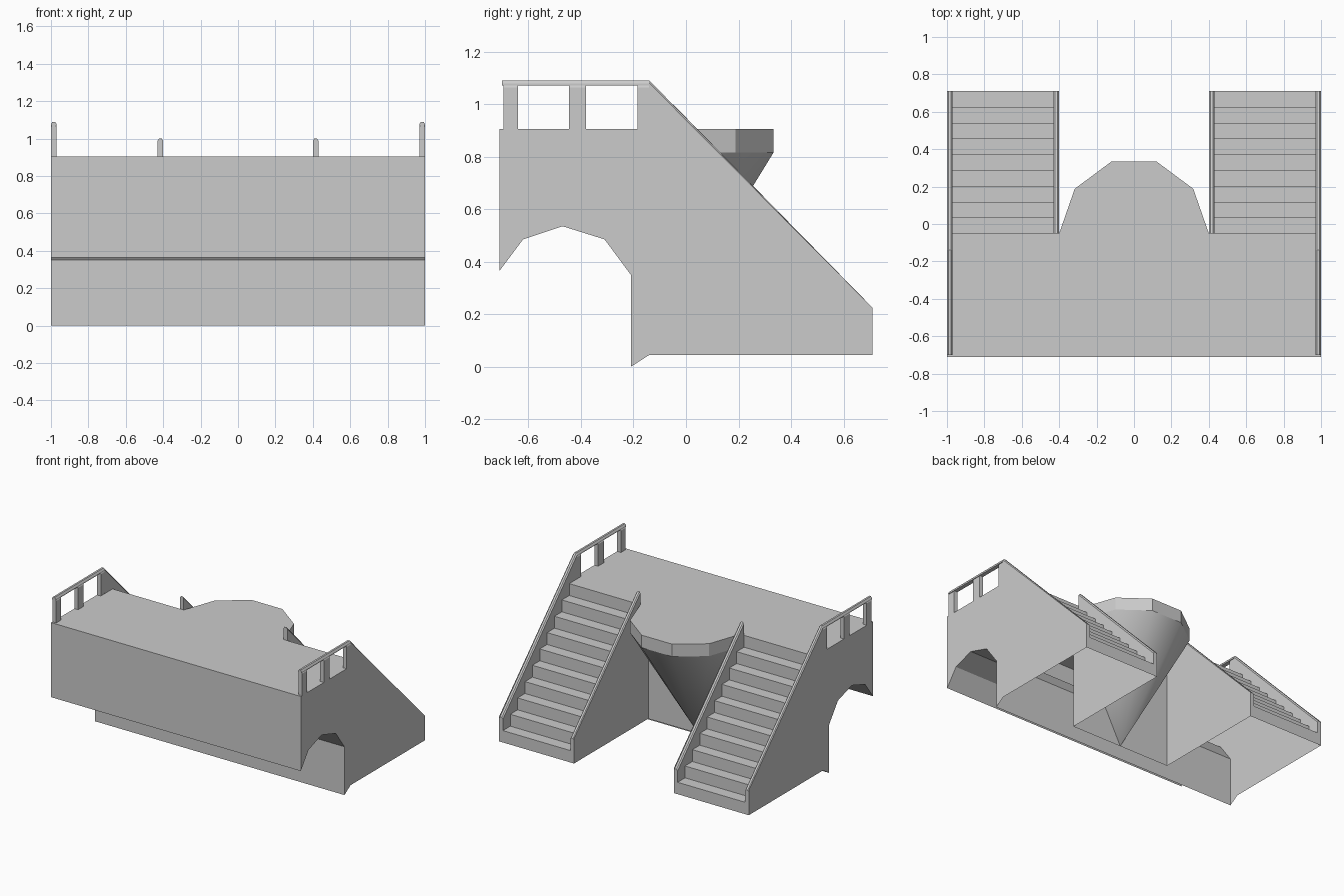
import bpy, bmesh

if "Cube" in bpy.data.objects:
    bpy.data.objects.remove(bpy.data.objects["Cube"])


def make(name, verts, faces, mirror=False):
    """Mesh object from points and faces, optionally mirrored across x = 0."""
    bm = bmesh.new()
    vs = [bm.verts.new(v) for v in verts]
    for f in faces:
        bm.faces.new([vs[i] for i in f])
    bmesh.ops.recalc_face_normals(bm, faces=bm.faces)
    me = bpy.data.meshes.new(name)
    bm.to_mesh(me)
    bm.free()
    ob = bpy.data.objects.new(name, me)
    bpy.context.collection.objects.link(ob)
    if mirror:
        ob.modifiers.new("mirror", 'MIRROR').use_mirror_merge = False
    return ob


def sheet(name, prof, x0, x1, mirror=False):
    """Open (y, z) profile swept along x."""
    n = len(prof)
    verts = [(x, y, z) for x in (x0, x1) for y, z in prof]
    return make(name, verts, [(i, i + 1, n + i + 1, n + i) for i in range(n - 1)], mirror)


def panel(name, prof, x):
    """Flat side panel in the y-z plane, mirrored."""
    return make(name, [(x, y, z) for y, z in prof], [range(len(prof))], True)


def rail(name, x0, x1, start, end, depth):
    """Wall strip with a rounded top between two (y, z) points, mirrored."""
    sec = [(x0, -depth), (x0, -.012), (x0 + .008, 0), (x1 - .008, 0), (x1, -.012), (x1, -depth)]
    verts = [(x, y, z + d) for y, z in (start, end) for x, d in sec]
    faces = [(i, (i + 1) % 6, 6 + (i + 1) % 6, 6 + i) for i in range(6)]
    return make(name, verts, faces + [range(6), range(6, 12)], True)


DECK, LOW, FOOT = .905, .045, .71
BACK = -.05                       # edge of deck at the top of the stairs
WALL = -.14
arch = [(-.71, .365), (-.62, .485), (-.47, .535), (-.31, .485), (-.21, .35), (-.21, 0)]

# front wall, arched passage and lower wall
sheet("front_wall_and_vault", [(-.71, DECK)] + arch, -1, 1)

# outer and inner side panels of the hollow stairs
panel("outer_side", [(-.71, DECK)] + arch +
      [(WALL, LOW), (FOOT, LOW), (FOOT, .225), (WALL, 1.08), (WALL, DECK)], 1)
panel("inner_side", [(WALL, LOW), (FOOT, LOW), (FOOT, .225), (BACK, .99),
                     (BACK, DECK), (WALL, DECK)], .4)

# stair treads and risers
steps = 9
run, rise = (FOOT - BACK) / steps, (DECK - LOW) / (steps + 1)
prof = [(FOOT, LOW)]
for i in range(steps):
    y, z = FOOT - i * run, LOW + (i + 1) * rise
    prof += [(y, z), (y - run, z)]
prof.append((BACK, DECK))
sheet("stairs", prof, .4, 1, True)

# sloping parapets
rail("outer_parapet", .97, 1, (WALL, 1.09), (FOOT, .225), .18)
rail("inner_parapet", .4, .43, (BACK, 1.0), (FOOT, .225), .18)

# deck railing: top bar and posts
rail("railing_bar", .97, 1, (-.70, 1.09), (WALL, 1.09), .02)
for y0, y1 in ((-.695, -.64), (-.445, -.38), (-.185, WALL)):
    rail("railing_post", .97, 1, (y0, 1.075), (y1, 1.075), 1.075 - DECK)

# deck with faceted balcony
half = [(.4, BACK), (.317, .188), (.122, .333)]
rim = half + [(-x, y) for x, y in reversed(half)]
outline = [(-1, -.71), (1, -.71), (1, BACK)] + rim + [(-1, BACK)]
make("deck", [(x, y, DECK) for x, y in outline], [range(len(outline))])

# balcony edge band
n = len(rim)
make("balcony_rim", [(x, y, z) for z in (DECK, .815) for x, y in rim],
     [(i, i + 1, n + i + 1, n + i) for i in range(n - 1)])

# balcony support cone, narrowing to the foot of the back wall
ring = [(.4, WALL)] + rim + [(-.4, WALL)]
cone = make("balcony_cone", [(x, y, .815) for x, y in ring] + [(0, WALL, LOW)],
            [(i, i + 1, len(ring)) for i in range(len(ring) - 1)])
bpy.context.view_layer.objects.active = cone
cone.select_set(True)
bpy.ops.object.shade_smooth_by_angle(angle=.7)

# back wall on both sides of the cone
make("back_wall", [(.4, WALL, LOW), (.4, WALL, .815), (0, WALL, LOW)], [(0, 1, 2)], True)
